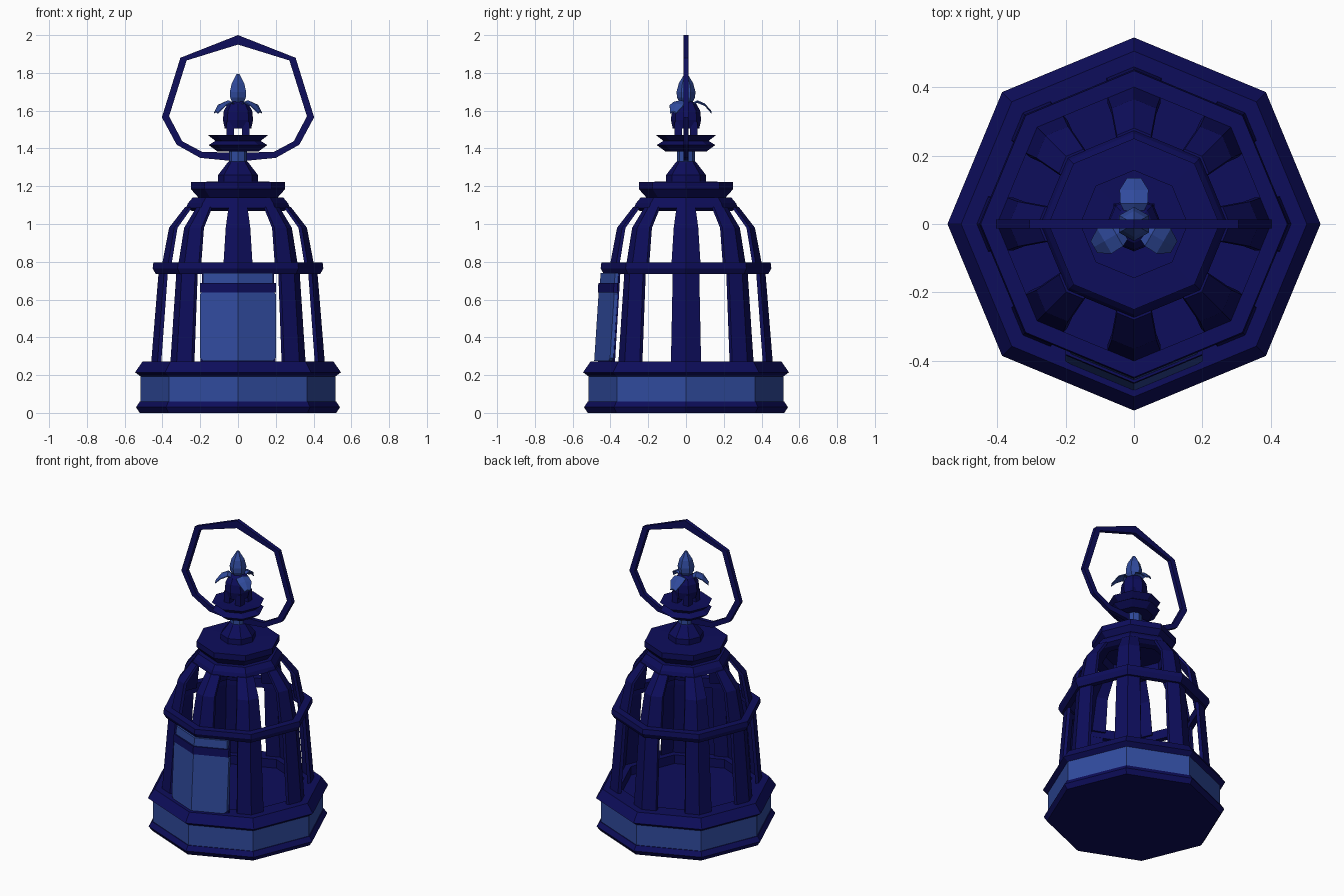
import bpy, bmesh, math
from mathutils import Vector

if "Cube" in bpy.data.objects:
    bpy.data.objects.remove(bpy.data.objects["Cube"])


def material(name, rgb):
    m = bpy.data.materials.new(name)
    m.diffuse_color = (*rgb, 1)
    m.use_nodes = True
    m.node_tree.nodes["Principled BSDF"].inputs["Base Color"].default_value = m.diffuse_color
    return m


NAVY = material("dark navy", (0.004, 0.004, 0.105))
BLUE = material("mid blue", (0.030, 0.070, 0.340))
K = math.tan(math.radians(22.5))


def loft(name, sections, mat, ring=False):
    """Skin closed loops of equal length; ring joins last to first."""
    bm = bmesh.new()
    loops = [[bm.verts.new(p) for p in s] for s in sections]
    n = len(loops[0])
    pairs = list(zip(loops, loops[1:])) + ([(loops[-1], loops[0])] if ring else [])
    for a, b in pairs:
        for i in range(n):
            j = (i + 1) % n
            bm.faces.new((a[i], a[j], b[j], b[i]))
    if not ring:
        bm.faces.new(loops[0][::-1])
        bm.faces.new(loops[-1])
    bmesh.ops.recalc_face_normals(bm, faces=bm.faces)
    me = bpy.data.meshes.new(name)
    bm.to_mesh(me)
    bm.free()
    me.materials.append(mat)
    ob = bpy.data.objects.new(name, me)
    bpy.context.collection.objects.link(ob)
    return ob


def lathe(name, profile, mat, sides=8, ring=False, turn=0):
    """Faceted turning from (radius, height) pairs."""
    angs = [turn + math.tau * i / sides for i in range(sides)]
    return loft(name, [[(r * math.cos(a), r * math.sin(a), z) for a in angs]
                       for r, z in profile], mat, ring)


def corner_strip(name, angle, rows, t, mat):
    """Strip folded around an octagon corner; rows are (radius, height, half width)."""
    c, s = math.cos(angle), math.sin(angle)
    secs = []
    for r, z, h in rows:
        e = r - h * K
        pts = [(e, -h), (r, 0), (e, h), (e - t, h), (r - t, 0), (e - t, -h)]
        secs.append([(u * c - v * s, u * s + v * c, z) for u, v in pts])
    return loft(name, secs, mat)


# Base: foot, coloured band, and upper rim with sunken floor
lathe("base_foot", [(.52, 0), (.54, .03), (.52, .06)], NAVY)
lathe("base_band", [(.515, .055), (.515, .195)], BLUE)
lathe("base_rim", [(.505, .185), (.545, .215), (.505, .272), (.40, .272), (.40, .215)], NAVY)

# Cage posts and curved upper ribs on all eight corners
for i in range(8):
    a = i * math.pi / 4
    corner_strip(f"post_{i}", a, [(.46, .26, .08), (.42, .75, .07)], .02, NAVY)
    corner_strip(f"rib_{i}", a, [(.405, .77, .078), (.365, .98, .065), (.28, 1.09, .05)],
                 .018, NAVY)

# Door at the front corner
front = -math.pi / 2
panel = corner_strip("door_panel", front, [(.486, .275, .185), (.485, .29, .2),
                                           (.463, .63, .2), (.462, .642, .185)], .018, BLUE)
corner_strip("door_crossbar", front, [(.467, .638, .2), (.464, .688, .2)], .02, NAVY)
corner_strip("door_top_strip", front, [(.456, .683, .185), (.452, .74, .185)], .018, BLUE)
corner_strip("door_backing", front, [(.467, .265, .2), (.434, .745, .19)], .008, NAVY)

# Middle hoop and upper hoop
lathe("middle_hoop", [(.435, .735), (.452, .765), (.448, .795), (.40, .795), (.40, .735)],
      NAVY, ring=True)
lathe("upper_hoop", [(.245, 1.07), (.275, 1.085), (.265, 1.11), (.24, 1.14),
                     (.19, 1.14), (.19, 1.07)], NAVY, ring=True)

# Roof cap and neck
lathe("roof_cap", [(.205, 1.135), (.25, 1.185), (.25, 1.222), (.10, 1.225)], NAVY)
lathe("roof_neck", [(.105, 1.22), (.105, 1.26), (.055, 1.325), (.045, 1.335)], NAVY)
lathe("neck_collar", [(.048, 1.325), (.048, 1.395)], BLUE)
lathe("finial_dish", [(.11, 1.385), (.155, 1.418), (.12, 1.44), (.158, 1.47), (.06, 1.468)], NAVY)

# Arched dome on four diagonal legs
lathe("finial_dome", [(.07, 1.505), (.08, 1.55), (.075, 1.60), (.055, 1.635), (.03, 1.65)], NAVY)
for i in range(4):
    a = math.pi / 4 + i * math.pi / 2
    x, y = .057 * math.cos(a), .057 * math.sin(a)
    loft(f"dome_leg_{i}", [[(x + dx * .02, y + dy * .02, z)
                            for dx, dy in ((-1, -1), (1, -1), (1, 1), (-1, 1))]
                           for z in (1.46, 1.54)], NAVY)

# Flower bud and three drooping leaves
lathe("bud", [(.03, 1.635), (.048, 1.67), (.05, 1.70), (.038, 1.745), (.008, 1.795)], BLUE,
      sides=6, turn=math.pi / 6)
for i in range(3):
    a = math.pi / 2 + i * math.tau / 3
    u, v = Vector((math.cos(a), math.sin(a), 0)), Vector((-math.sin(a), math.cos(a), 0))
    secs = []
    for d, z, h in ((.02, 1.635, .02), (.06, 1.655, .04), (.10, 1.638, .042), (.135, 1.598, .02)):
        secs.append([u * d + v * w + Vector((0, 0, zz))
                     for w, zz in ((-h, z - .008), (0, z), (h, z - .008),
                                   (h, z - .014), (0, z - .007), (-h, z - .014))])
    loft(f"leaf_{i}", secs, BLUE)

# Carrying handle: faceted loop mirrored about the centre
half = [((.045, 1.335), (.045, 1.378)), ((.20, 1.35), (.19, 1.382)), ((.325, 1.42), (.295, 1.438)),
        ((.403, 1.565), (.365, 1.57)), ((.305, 1.88), (.272, 1.866))]
path = half + [((0, 2.0), (0, 1.95))] + [((-o[0], o[1]), (-n[0], n[1])) for o, n in half[::-1]]
loft("handle", [[(o[0], -.013, o[1]), (o[0], .013, o[1]), (n[0], .013, n[1]), (n[0], -.013, n[1])]
                for o, n in path], NAVY)
